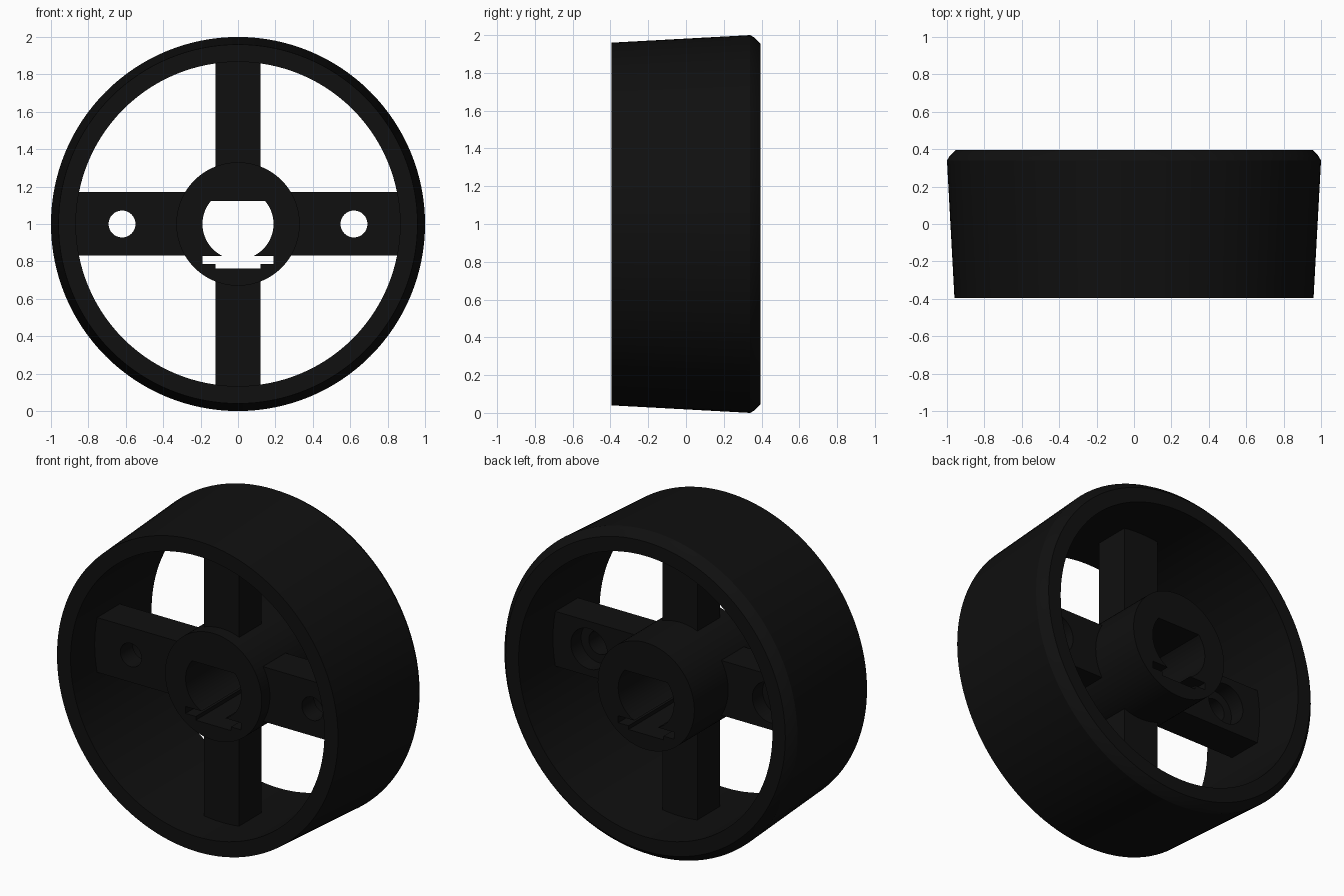
import bpy, bmesh, math
from mathutils import Matrix, Vector

if "Cube" in bpy.data.objects:
    bpy.data.objects.remove(bpy.data.objects["Cube"], do_unlink=True)

black = bpy.data.materials.new("matte black")
black.use_nodes = True
colour = (0.005, 0.005, 0.005, 1)
black.diffuse_color = colour
black.node_tree.nodes["Principled BSDF"].inputs["Base Color"].default_value = colour

AXLE = Vector((0, 0, 1))
SPOKE_FRONT, SPOKE_BACK = -0.16, 0.06
HUB_FRONT, HUB_BACK = -0.24, 0.39


def finish(name, bm):
    bmesh.ops.recalc_face_normals(bm, faces=bm.faces)
    mesh = bpy.data.meshes.new(name)
    bm.to_mesh(mesh)
    bm.free()
    mesh.materials.append(black)
    obj = bpy.data.objects.new(name, mesh)
    bpy.context.collection.objects.link(obj)
    return obj


def activate(obj):
    bpy.ops.object.select_all(action="DESELECT")
    obj.select_set(True)
    bpy.context.view_layer.objects.active = obj


def smooth(obj):
    activate(obj)
    bpy.ops.object.shade_smooth_by_angle(angle=math.radians(30))


def lathe(name, profile, steps=128):
    """Spin a closed (radius, y) profile around the axle."""
    bm = bmesh.new()
    verts = [bm.verts.new((r, y, 1)) for r, y in profile]
    edges = [bm.edges.new((v, verts[i - 1])) for i, v in enumerate(verts)]
    bmesh.ops.spin(bm, geom=verts + edges, cent=AXLE, axis=(0, 1, 0),
                   angle=math.tau, steps=steps, use_merge=True)
    bmesh.ops.remove_doubles(bm, verts=bm.verts, dist=1e-5)
    return finish(name, bm)


def prism(name, outline, front, back):
    """Extrude an (x, z) outline from front to back."""
    bm = bmesh.new()
    face = bm.faces.new([bm.verts.new((x, front, z)) for x, z in outline])
    new = bmesh.ops.extrude_face_region(bm, geom=[face])["geom"]
    moved = [v for v in new if isinstance(v, bmesh.types.BMVert)]
    bmesh.ops.translate(bm, verts=moved, vec=(0, back - front, 0))
    return finish(name, bm)


def box(name, x0, x1, z0, z1, front, back):
    return prism(name, [(x0, z0), (x1, z0), (x1, z1), (x0, z1)], front, back)


def circle(cx, cz, radius, count=64, top=math.inf):
    """Round outline, cut flat at the given height."""
    angles = [math.tau * i / count for i in range(count)]
    if top < cz + radius:
        limit = math.asin((top - cz) / radius)
        span = math.pi + 2 * limit
        angles = [math.pi - limit + span * i / count for i in range(count + 1)]
    return [(cx + radius * math.cos(a), cz + radius * math.sin(a)) for a in angles]


def cut(obj, cutter):
    cutter.hide_render = True
    mod = obj.modifiers.new("cut", "BOOLEAN")
    mod.operation, mod.solver, mod.object = "DIFFERENCE", "EXACT", cutter
    activate(obj)
    bpy.ops.object.modifier_apply(modifier=mod.name)
    bpy.data.objects.remove(cutter, do_unlink=True)


# Tapered rim with a chamfered rear edge
rim = lathe("rim", [(0.867, -0.395), (0.96, -0.395), (1.0, 0.34),
                    (0.985, 0.365), (0.955, 0.395), (0.867, 0.395)])
smooth(rim)

# Hub with a flat-topped bore and a stepped slot beneath it
hub = prism("hub", circle(0, 1, 0.33, 96), HUB_FRONT, HUB_BACK)
cut(hub, prism("bore_cutter", circle(0, 1, 0.19, 64, top=1.122), -0.6, 0.6))
cut(hub, box("slot_cutter", -0.19, 0.19, 0.785, 0.828, -0.6, 0.6))
cut(hub, box("step_cutter", -0.12, 0.12, 0.762, 0.80, -0.6, 0.6))
smooth(hub)

# Vertical spokes
for name, side in (("upper_spoke", 1), ("lower_spoke", -1)):
    z0, z1 = sorted((1 + side * 0.26, 1 + side * 0.89))
    box(name, -0.12, 0.12, z0, z1, SPOKE_FRONT, SPOKE_BACK)

# Wide side spokes with counterbored screw holes
for name, side in (("left_spoke", 1), ("right_spoke", -1)):
    x0, x1 = sorted((side * 0.26, side * 0.89))
    spoke = box(name, x0, x1, 0.832, 1.17, SPOKE_FRONT, SPOKE_BACK)
    cut(spoke, prism("hole_cutter", circle(side * 0.62, 1, 0.072, 48), -0.6, 0.6))
    cut(spoke, prism("counterbore_cutter", circle(side * 0.62, 1, 0.125, 48), -0.04, 0.6))
    smooth(spoke)
